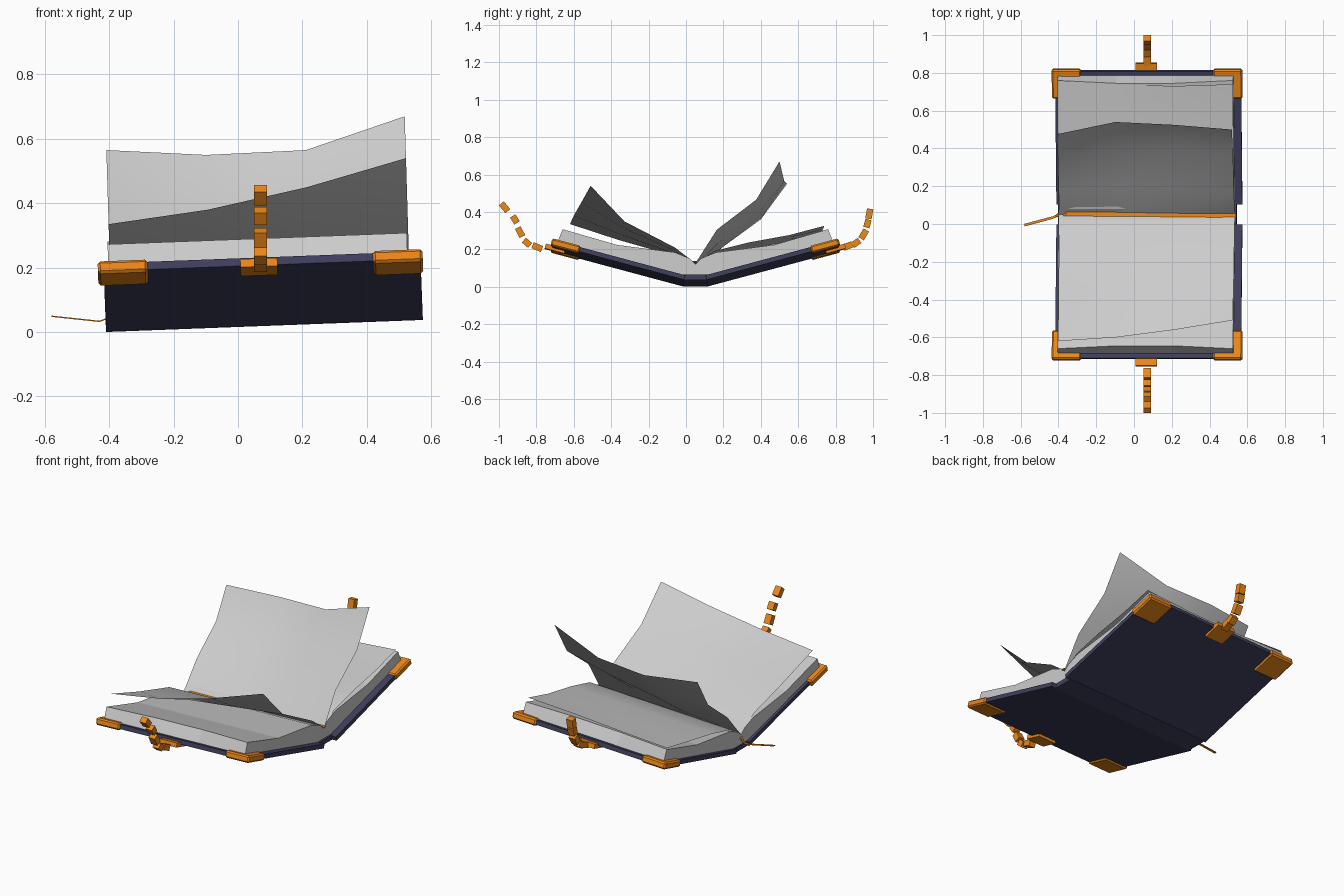
import bpy, bmesh, math
from mathutils import Matrix, Vector

if "Cube" in bpy.data.objects:
    bpy.data.objects.remove(bpy.data.objects["Cube"])

MID = 0.05                       # y of the spine centre line
ANG = math.radians(15.0)         # slope of each cover board
PIV = Vector((-0.41, 0, 0))
TILT = Matrix.Translation(PIV) @ Matrix.Rotation(-0.038, 4, 'Y') @ Matrix.Translation(-PIV)
XS = (-0.395, -0.085, 0.225, 0.535)


def material(name, col):
    m = bpy.data.materials.new(name)
    m.diffuse_color = (*col, 1)
    m.use_nodes = True
    m.node_tree.nodes["Principled BSDF"].inputs["Base Color"].default_value = m.diffuse_color
    return m


NAVY = material("navy_cover", (0.05, 0.05, 0.11))
GOLD = material("orange_metal", (0.85, 0.25, 0.01))


def make(name, verts, faces, mat=None, tilt=True, smooth=False, bevel=0):
    bm = bmesh.new()
    vs = [bm.verts.new((TILT @ Vector(v)) if tilt else v) for v in verts]
    for f in faces:
        bm.faces.new([vs[i] for i in f])
    bmesh.ops.recalc_face_normals(bm, faces=bm.faces)
    me = bpy.data.meshes.new(name)
    bm.to_mesh(me)
    bm.free()
    ob = bpy.data.objects.new(name, me)
    bpy.context.collection.objects.link(ob)
    if mat:
        me.materials.append(mat)
    if smooth:
        for p in me.polygons:
            p.use_smooth = True
    if bevel:
        b = ob.modifiers.new("bevel", 'BEVEL')
        b.width, b.segments = bevel, 1
    return ob


BOX = [(0, 1, 3, 2), (4, 6, 7, 5), (0, 4, 5, 1), (2, 3, 7, 6), (0, 2, 6, 4), (1, 5, 7, 3)]


def slope_box(name, sgn, xr, sr, tr, mat, bevel=0):
    """Box in the frame of a cover board: x, distance up the slope, height off its underside."""
    c, k = math.cos(ANG), math.sin(ANG)
    verts = [(x, MID + sgn * (0.06 + s * c - t * k), s * k + t * c)
             for x in xr for s in sr for t in tr]
    return make(name, verts, BOX, mat, bevel=bevel)


def loft(name, rings, closed=False, **kw):
    """Skin a list of equal-length point rows; closed rows get end caps."""
    n = len(rings[0])
    verts = [p for r in rings for p in r]
    faces = [(i * n + j, i * n + (j + 1) % n, (i + 1) * n + (j + 1) % n, (i + 1) * n + j)
             for i in range(len(rings) - 1) for j in range(n if closed else n - 1)]
    if closed:
        faces += [tuple(range(n)), tuple(range(len(verts) - n, len(verts)))]
    return make(name, verts, faces, **kw)


# Spine strip and rounded binding above it
make("spine", [(x, MID + y, z) for x in (-0.4, 0.545) for y in (-0.066, 0.066)
               for z in (0.0, 0.028)], BOX, NAVY)
arc = [(MID - 0.055 * math.cos(a * math.pi / 6), 0.02 + 0.03 * math.sin(a * math.pi / 6))
       for a in range(7)]
loft("binding", [[(x, y, z) for y, z in arc] for x in (XS[0], XS[-1])], closed=True)

# Link centres (y, z) of the two chains, from the book outwards
CHAINS = {-1: [(-0.795, 0.212), (-0.85, 0.235), (-0.887, 0.292), (-0.915, 0.36), (-0.97, 0.425)],
          1: [(0.865, 0.218), (0.91, 0.235), (0.95, 0.28), (0.97, 0.338), (0.98, 0.39)]}

for sgn, side in ((-1, "front"), (1, "back")):
    # Cover board, metal corners and clasp plate
    slope_box(side + "_cover", sgn, (-0.41, 0.575), (0, 0.73), (0, 0.025), NAVY)
    for end, xr in (("left", (-0.428, -0.273)), ("right", (0.427, 0.582))):
        slope_box(f"{side}_{end}_corner", sgn, xr, (0.58, 0.738), (-0.008, 0.032), GOLD, 0.008)
    slope_box(side + "_clasp_plate", sgn, (0.015, 0.13), (0.66, 0.768), (-0.014, 0.012), GOLD)

    # Page block: swollen near the spine, fore-edge slightly hollow in the middle
    prof = [(0, 0.03), (0.06, 0.027), (0.735, 0.208), (0.71, 0.272), (0.42, 0.188),
            (0.11, 0.148), (0.03, 0.115), (0, 0.085)]
    rings = []
    for x, cut in zip(XS, (0, 0.015, 0.015, 0)):
        rings.append([(x, MID + sgn * (d - (cut if d > 0.7 and z > 0.25 else 0)), z)
                      for d, z in prof])
    loft(side + "_page_block", rings, closed=True)

    # Chain links
    pts = CHAINS[sgn]
    for i, (y, z) in enumerate(pts):
        a, b = pts[max(i - 1, 0)], pts[min(i + 1, len(pts) - 1)]
        t = Vector((0, b[0] - a[0], b[1] - a[1])).normalized()
        n = Vector((0, -t.z, t.y))
        h = 0.027 if i % 2 == 0 else 0.022
        verts = [Vector((0.07 + u * 0.02, y, z)) + t * v * h + n * w * 0.017
                 for u in (-1, 1) for v in (-1, 1) for w in (-1, 1)]
        make(f"{side}_chain_link_{i + 1}", verts, BOX, GOLD, tilt=False)


def sheet(name, columns):
    """Loose page: one (y, z) profile per x column, in upright space."""
    rings = [[(x - 0.03 * (z - 0.1), y, z) for y, z in col] for x, col in zip(XS, columns)]
    return loft(name, rings, tilt=False, smooth=True)


# Loose pages: two lifted, one lying on the back block
sheet("front_lifted_page", [
    [(0.045, 0.09), (-0.08, 0.17), (-0.36, 0.25), (-0.62, 0.335)],
    [(0.045, 0.10), (-0.075, 0.18), (-0.35, 0.28), (-0.6, 0.38)],
    [(0.045, 0.115), (-0.065, 0.195), (-0.34, 0.315), (-0.56, 0.45)],
    [(0.045, 0.13), (-0.06, 0.21), (-0.33, 0.35), (-0.51, 0.54)]])
sheet("back_lifted_page", [
    [(0.05, 0.09), (0.18, 0.24), (0.37, 0.39), (0.475, 0.565)],
    [(0.05, 0.10), (0.2, 0.215), (0.4, 0.36), (0.54, 0.55)],
    [(0.05, 0.115), (0.19, 0.25), (0.4, 0.41), (0.525, 0.565)],
    [(0.05, 0.125), (0.165, 0.305), (0.375, 0.465), (0.5, 0.67)]])
rows = []
for x, d, z in zip(XS, (0.71, 0.69, 0.68, 0.69), (0.28, 0.275, 0.28, 0.29)):
    rows.append([(x, MID + a, b) for a, b in
                 ((0, 0.088), (0.1, 0.155), (0.28, 0.2), (0.5, 0.24), (d, z))])
loft("back_resting_page", rows, smooth=True)

# Ribbon bookmark lying in the gutter with a hanging tail
path = [(0.54, 0.045, 0.135), (0.08, 0.05, 0.115), (-0.36, 0.053, 0.1), (-0.4, 0.05, 0.07),
        (-0.412, 0.042, 0.04), (-0.43, 0.034, 0.033), (-0.58, -0.006, 0.049)]
rings = []
for i, (x, y, z) in enumerate(path):
    w = 0.011 if i < 4 else 0.007
    rings.append([(x, y - w, z - 0.002), (x, y + w, z - 0.002),
                  (x, y + w, z + 0.002), (x, y - w, z + 0.002)])
loft("ribbon", rings, closed=True, mat=GOLD, tilt=False)
